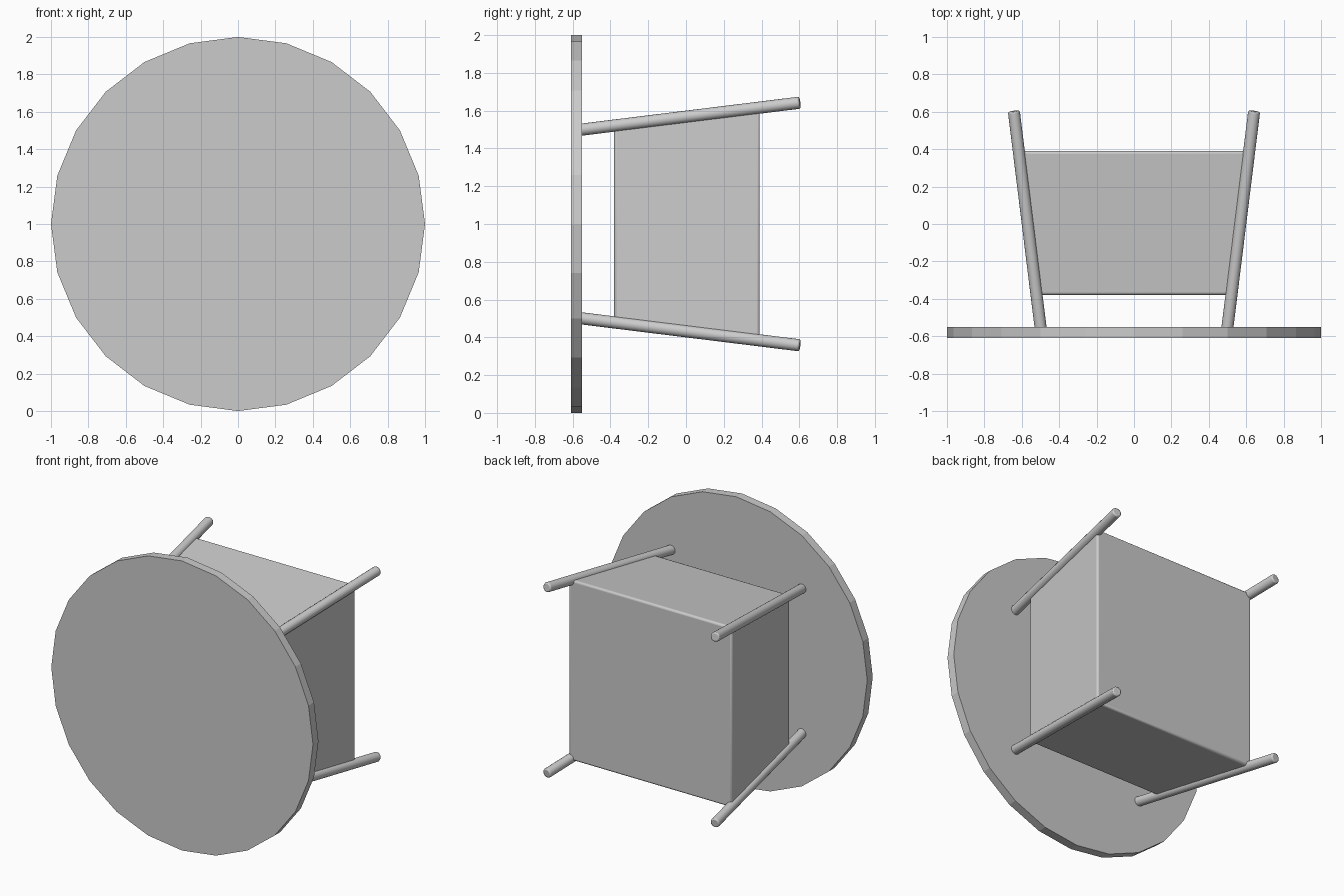
import bpy, bmesh, math
from mathutils import Vector

if "Cube" in bpy.data.objects:
    bpy.data.objects.remove(bpy.data.objects["Cube"])

MID = 1.0  # height of the central axis (table lies on its side)


def spread(y):
    """Distance of a leg's axis from the centre at depth y."""
    return 0.5 + 0.1235 * (y + 0.55)


def add_bevel(obj, width, segments):
    mod = obj.modifiers.new("rounded_edges", "BEVEL")
    mod.width = width
    mod.segments = segments
    mod.limit_method = "ANGLE"
    mod.angle_limit = math.radians(40)


def smooth(obj):
    bpy.ops.object.select_all(action="DESELECT")
    obj.select_set(True)
    bpy.context.view_layer.objects.active = obj
    bpy.ops.object.shade_smooth_by_angle(angle=math.radians(40))


# Round 24-sided top, facing -y
bpy.ops.mesh.primitive_cylinder_add(vertices=24, radius=1.0, depth=0.06,
                                    location=(0, -0.58, MID),
                                    rotation=(math.pi / 2, 0, 0))
bpy.context.object.name = "table_top"

# Four splayed legs
for side, sx in (("left", -1), ("right", 1)):
    for level, sz in (("lower", -1), ("upper", 1)):
        y0, y1 = -0.57, 0.603
        a = Vector((sx * spread(y0), y0, MID + sz * spread(y0)))
        b = Vector((sx * spread(y1), y1, MID + sz * spread(y1)))
        bpy.ops.mesh.primitive_cylinder_add(vertices=16, radius=0.032,
                                            depth=(b - a).length,
                                            location=(a + b) / 2)
        leg = bpy.context.object
        leg.name = f"{level}_{side}_leg"
        leg.rotation_euler = (b - a).to_track_quat("Z", "Y").to_euler()
        add_bevel(leg, 0.008, 2)
        smooth(leg)

# Tapered storage box between the legs
bm = bmesh.new()
bmesh.ops.create_cube(bm, size=2)
for v in bm.verts:
    y = 0.39 if v.co.y > 0 else -0.38
    half = spread(y) + 0.008
    v.co = (v.co.x * half, y, MID + v.co.z * half)
mesh = bpy.data.meshes.new("storage_box")
bm.to_mesh(mesh)
bm.free()
box = bpy.data.objects.new("storage_box", mesh)
bpy.context.collection.objects.link(box)
add_bevel(box, 0.015, 3)
smooth(box)
